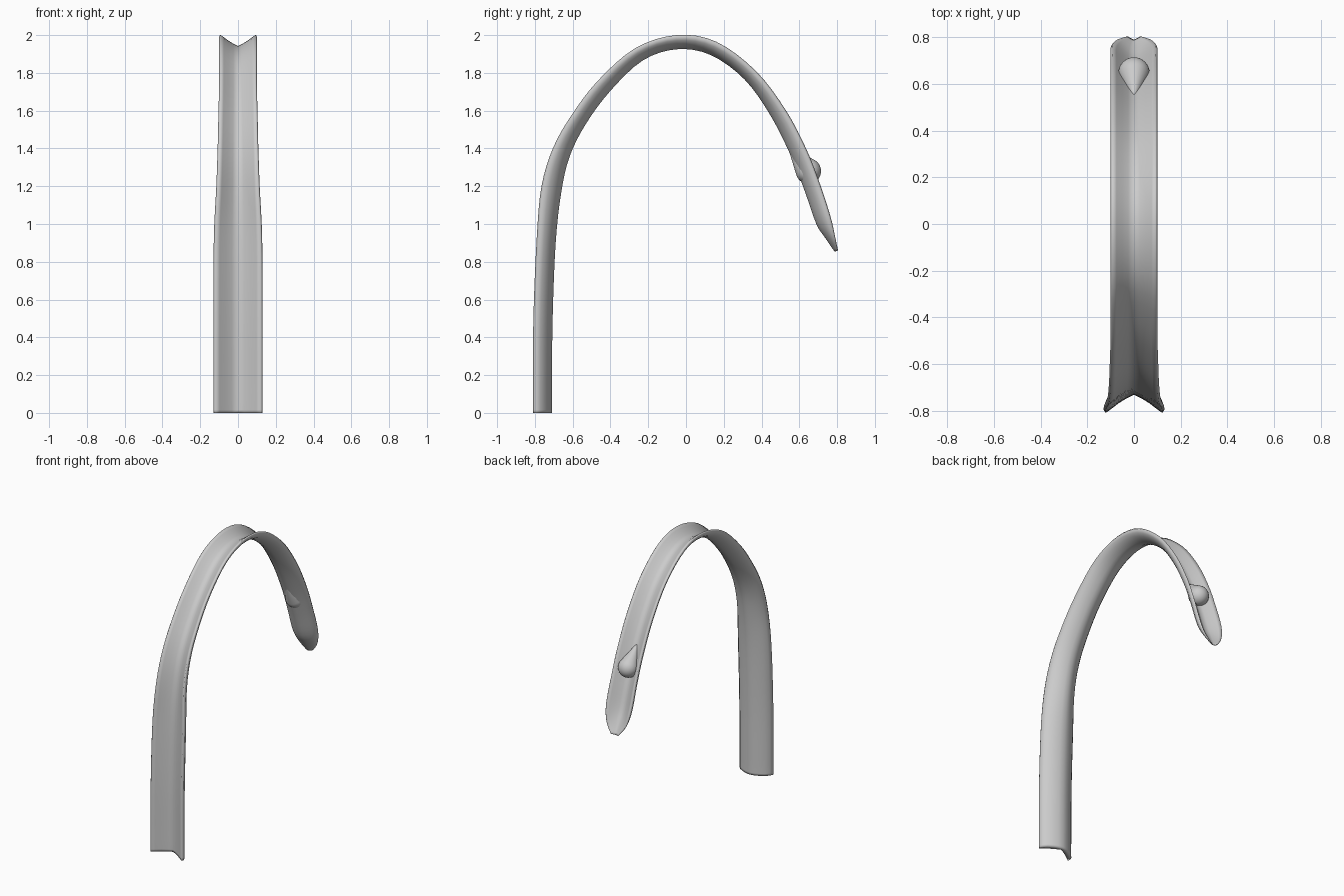
import bpy, bmesh, math
from mathutils import Vector

if "Cube" in bpy.data.objects:
    bpy.data.objects.remove(bpy.data.objects["Cube"])

grey = bpy.data.materials.new("light grey")
grey.diffuse_color = (0.6, 0.6, 0.6, 1)
grey.use_nodes = True
grey.node_tree.nodes["Principled BSDF"].inputs["Base Color"].default_value = grey.diffuse_color


def finish(name, bm):
    bmesh.ops.recalc_face_normals(bm, faces=bm.faces)
    for f in bm.faces:
        f.smooth = True
    me = bpy.data.meshes.new(name)
    bm.to_mesh(me)
    bm.free()
    me.materials.append(grey)
    ob = bpy.data.objects.new(name, me)
    bpy.context.collection.objects.link(ob)
    return ob


def catmull(p, steps):
    """Smooth a list of vectors through its points."""
    out = []
    for i in range(len(p) - 1):
        a, b, c, d = p[max(i - 1, 0)], p[i], p[i + 1], p[min(i + 2, len(p) - 1)]
        for k in range(steps):
            t = k / steps
            out.append(0.5 * (2 * b + (c - a) * t + (2 * a - 5 * b + 4 * c - d) * t * t
                              + (3 * b - a - 3 * c + d) * t ** 3))
    return out + [p[-1]]


# Leaf stations: rim y, rim z, keel y, keel z, half width
stations = [
    (-.81, 0, -.71, 0, .13), (-.81, .12, -.71, .12, .13),
    (-.808, .5, -.706, .5, .13), (-.79, .93, -.69, .9, .128),
    (-.765, 1.2, -.66, 1.17, .115), (-.705, 1.40, -.615, 1.36, .108),
    (-.61, 1.57, -.53, 1.53, .104), (-.47, 1.755, -.40, 1.705, .10),
    (-.27, 1.93, -.23, 1.865, .10), (-.05, 2, -.05, 1.925, .10),
    (.16, 1.965, .13, 1.895, .10), (.37, 1.81, .31, 1.765, .10),
    (.53, 1.60, .45, 1.57, .10), (.64, 1.39, .56, 1.35, .10),
    (.71, 1.21, .63, 1.17, .10), (.765, 1.04, .69, 1.0, .10),
    (.79, .93, .738, .925, .078), (.805, .86, .787, .853, .03),
]
path = catmull([Vector(s) for s in stations], 4)

# Cross-section: (fraction of half width, fraction of depth from rim to keel)
half = [(0, .78), (.25, .62), (.5, .42), (.75, .17), (.93, 0), (1, .12),
        (.92, .38), (.75, .62), (.5, .81), (.25, .94), (0, 1)]
ring = half + [(-u, d) for u, d in half[-2:0:-1]]

# Channelled leaf blade, swept and closed at both ends
bm = bmesh.new()
rows = []
for ry, rz, ky, kz, w in path:
    rows.append([bm.verts.new((u * w, ry + (ky - ry) * d, rz + (kz - rz) * d))
                 for u, d in ring])
n = len(ring)
for a, b in zip(rows, rows[1:]):
    for i in range(n):
        j = (i + 1) % n
        bm.faces.new((a[i], a[j], b[j], b[i]))
for r in (rows[0], rows[-1]):
    m = len(half)
    for i in range(m - 1):
        o, p = (-i) % n, (-i - 1) % n
        # strips across the thickness, split at the middle of each side
        q = r[i:i + 2]
    for side in (1, -1):
        k = [r[(side * i) % n] for i in range(m)]
        for i in range(m // 2):
            quad = [k[i], k[i + 1], k[m - 2 - i], k[m - 1 - i]]
            bm.faces.new(list(dict.fromkeys(quad)))
finish("leaf_blade", bm)

# Dew drop: lathe profile along its axis, point at the top
tip, centre, rad = Vector((0, .535, 1.42)), Vector((0, .648, 1.28)), .067
axis = (centre - tip).normalized()
length = (centre - tip).length
touch = math.acos(rad / length)          # where the cone meets the ball
profile = [(length * t - length, rad * math.sin(touch) * t * length /
            (length - rad * math.cos(touch))) for t in (.25, .5)]
profile += [(-rad * math.cos(a), rad * math.sin(a)) for a in
            [touch + (math.pi - touch) * k / 10 for k in range(10)]]
side = Vector((1, 0, 0))
up = axis.cross(side)
bm = bmesh.new()
seg = 32
rings = [[bm.verts.new(centre + axis * h + (side * math.cos(2 * math.pi * i / seg)
          + up * math.sin(2 * math.pi * i / seg)) * r) for i in range(seg)]
         for h, r in profile]
top, end = bm.verts.new(tip), bm.verts.new(centre + axis * rad)
for i in range(seg):
    j = (i + 1) % seg
    bm.faces.new((top, rings[0][i], rings[0][j]))
    bm.faces.new((end, rings[-1][j], rings[-1][i]))
    for a, b in zip(rings, rings[1:]):
        bm.faces.new((a[i], a[j], b[j], b[i]))
finish("dew_drop", bm)
